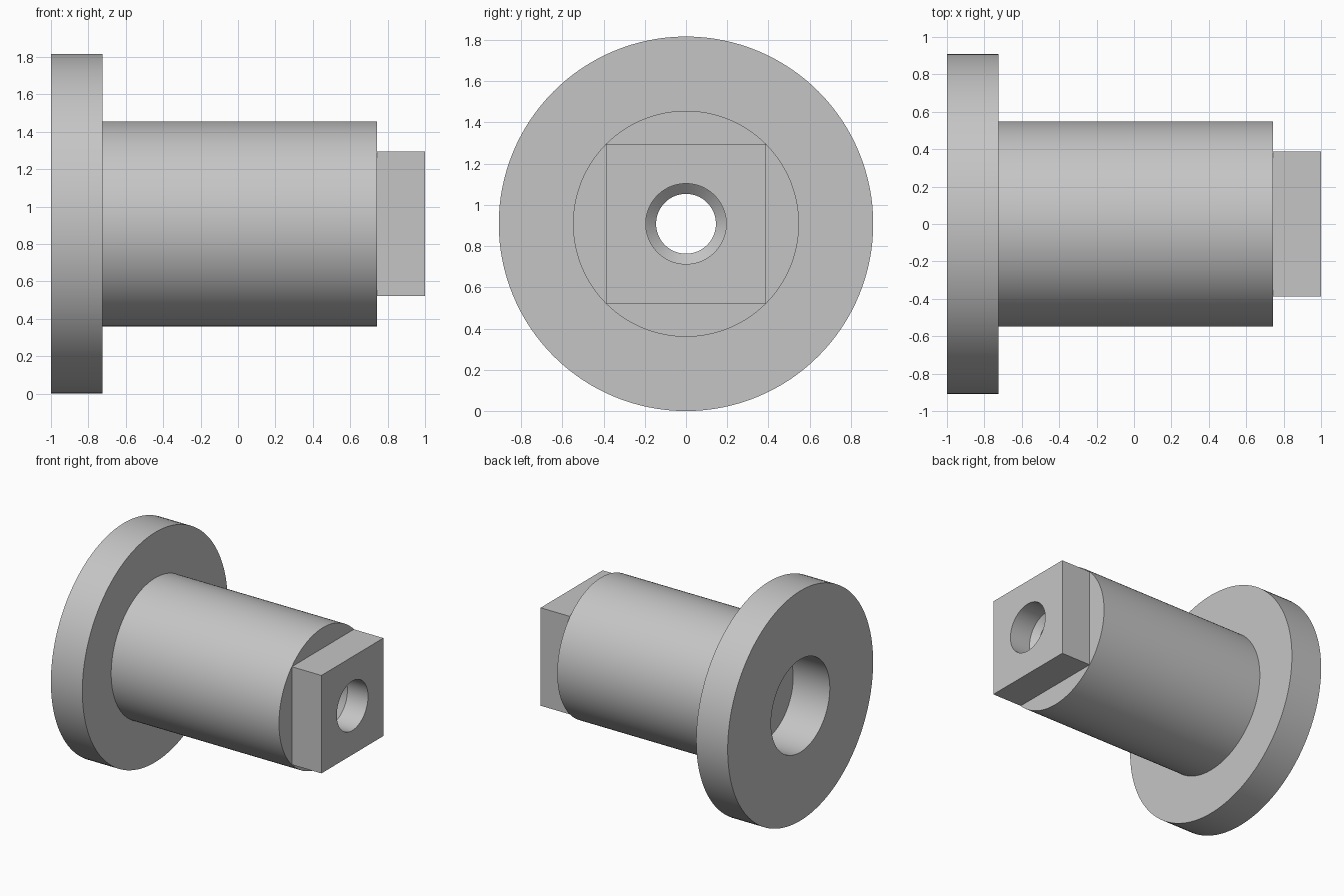
import bpy, bmesh
from math import cos, sin, tau, radians

if "Cube" in bpy.data.objects:
    bpy.data.objects.remove(bpy.data.objects["Cube"])

SIDES = 128            # divisible by 8, so the square gets true corners
FLANGE_R, SHAFT_R, TENON_HALF = 0.908, 0.548, 0.387
COUNTERBORE_R, PILOT_R, THROUGH_R = 0.367, 0.195, 0.145

steel = bpy.data.materials.new("plain_grey_steel")
steel.use_nodes = True
grey = (0.56, 0.56, 0.56, 1)
steel.diffuse_color = grey
steel.node_tree.nodes["Principled BSDF"].inputs["Base Color"].default_value = grey


def ring(bm, x, size, square=False):
    """Loop of vertices around the x axis, round or square."""
    verts = []
    for i in range(SIDES):
        c, s = cos(tau * i / SIDES), sin(tau * i / SIDES)
        r = size / max(abs(c), abs(s)) if square else size
        verts.append(bm.verts.new((x, r * c, r * s + FLANGE_R)))
    return verts


bm = bmesh.new()
rings = [
    # flange
    ring(bm, -1, COUNTERBORE_R),
    ring(bm, -1, FLANGE_R),
    ring(bm, -0.725, FLANGE_R),
    # shaft
    ring(bm, -0.725, SHAFT_R),
    ring(bm, 0.742, SHAFT_R),
    # square tenon
    ring(bm, 0.742, TENON_HALF, square=True),
    ring(bm, 1, TENON_HALF, square=True),
    # pilot hole with a conical bottom
    ring(bm, 1, PILOT_R),
    ring(bm, 0.82, PILOT_R),
    ring(bm, 0.775, THROUGH_R),
    # through hole opening into the flange counterbore
    ring(bm, -0.68, THROUGH_R),
    ring(bm, -0.68, COUNTERBORE_R),
]
for a, b in zip(rings, rings[1:] + rings[:1]):
    for i in range(SIDES):
        j = (i + 1) % SIDES
        bm.faces.new((a[i], a[j], b[j], b[i]))
bmesh.ops.recalc_face_normals(bm, faces=bm.faces)

mesh = bpy.data.meshes.new("flanged_shaft")
bm.to_mesh(mesh)
bm.free()
mesh.materials.append(steel)
shaft = bpy.data.objects.new("flanged_shaft", mesh)
bpy.context.collection.objects.link(shaft)

bpy.ops.object.select_all(action="DESELECT")
shaft.select_set(True)
bpy.context.view_layer.objects.active = shaft
bpy.ops.object.shade_smooth_by_angle(angle=radians(30))
